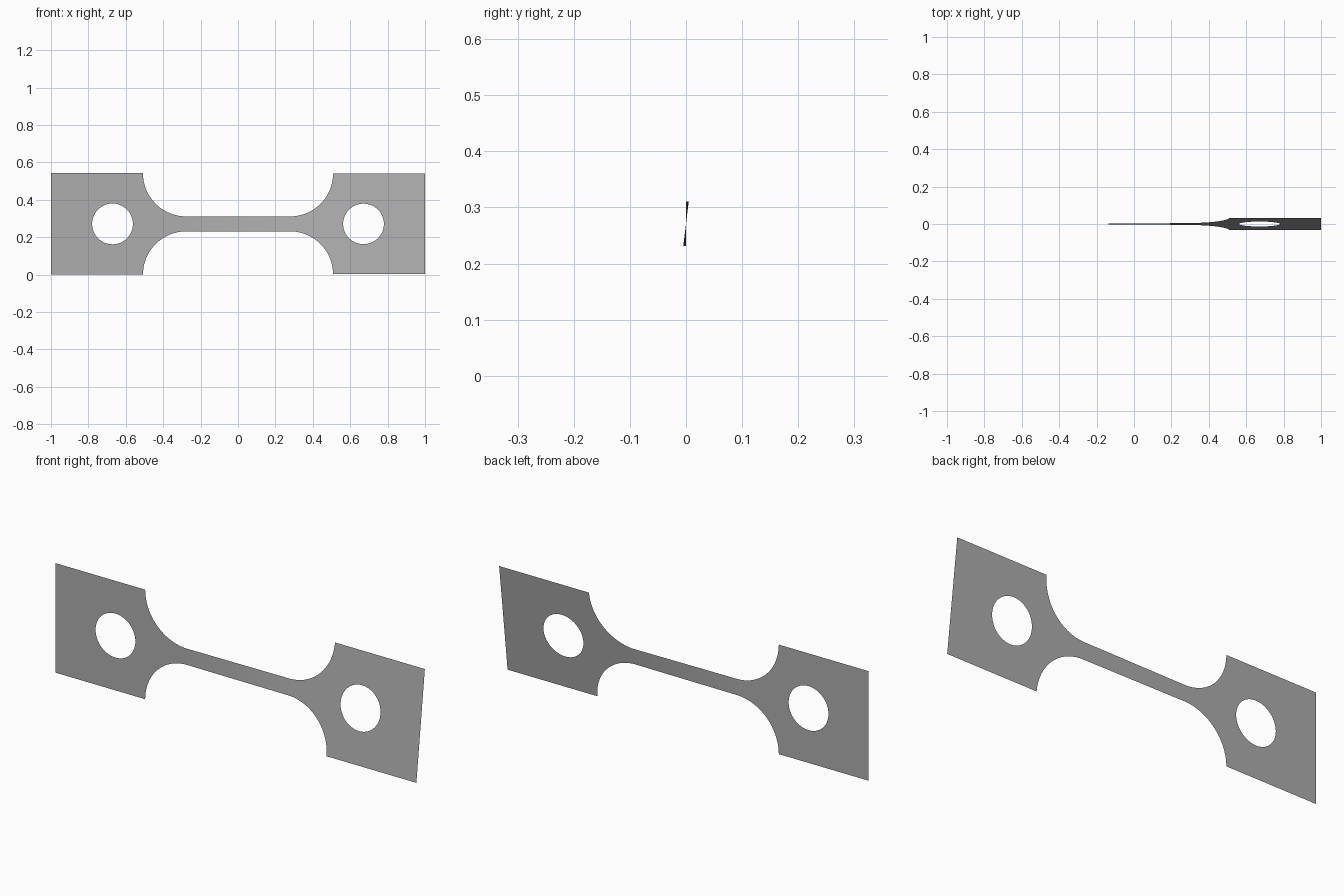
import bpy, bmesh, math
from mathutils import Vector

cube = bpy.data.objects.get("Cube")
if cube:
    bpy.data.objects.remove(cube, do_unlink=True)

HALF_H = 0.271      # half height of the grip plates
NECK = 0.04         # half height of the narrow neck
GRIP_X = 0.508      # inner edge of the grip plates
HOLE_X, HOLE_R = 0.671, 0.109
FILLET = HALF_H - NECK
TWIST = math.radians(7)


def half_height(x):
    """Outline of the neck with its round fillets."""
    d = max(0, abs(x) - (GRIP_X - FILLET))
    return HALF_H - math.sqrt(max(0, FILLET ** 2 - d ** 2))


def twisted(x, z):
    """Turn a point of the flat sheet about the long axis."""
    t = min(1, max(0, (x + 0.3) / 0.6))
    a = TWIST * t
    return Vector((x, z * math.sin(a), HALF_H + z * math.cos(a)))


bm = bmesh.new()


def strip(pairs):
    """Join successive pairs of flat points with quads."""
    rows = [[bm.verts.new(twisted(*p)) for p in pair] for pair in pairs]
    for (a, b), (c, d) in zip(rows, rows[1:]):
        bm.faces.new((a, c, d, b))


# Neck and fillets, with columns spaced closer towards the grips
columns = [GRIP_X * math.sin(math.pi / 2 * i / 48) for i in range(-48, 49)]
strip([((x, -half_height(x)), (x, half_height(x))) for x in columns])

# Grip plates, each a ring between the hole and the rectangle
for side in (-1, 1):
    inner, outer = GRIP_X - HOLE_X, 1 - HOLE_X
    angles = [math.tau * i / 64 for i in range(64)]
    angles += [math.atan2(z, x) % math.tau
               for x in (inner, outer) for z in (-HALF_H, HALF_H)]
    angles.sort()
    ring = []
    for a in angles + angles[:1]:
        c, s = math.cos(a), math.sin(a)
        reach_x = (outer if c > 0 else inner) / c if abs(c) > 1e-6 else 9
        reach = min(reach_x, HALF_H / max(abs(s), 1e-6))
        ring.append([(side * (HOLE_X + r * c), r * s) for r in (HOLE_R, reach)])
    strip(ring)

bmesh.ops.remove_doubles(bm, verts=bm.verts, dist=1e-5)
bmesh.ops.recalc_face_normals(bm, faces=bm.faces)
bm.normal_update()
# Face the sheet to the front
if sum(f.normal.y * f.calc_area() for f in bm.faces) > 0:
    bmesh.ops.reverse_faces(bm, faces=bm.faces)

mesh = bpy.data.meshes.new("twisted_test_strip")
bm.to_mesh(mesh)
bm.free()
strip_obj = bpy.data.objects.new("twisted_test_strip", mesh)
bpy.context.collection.objects.link(strip_obj)

# Plain grey metal
grey = bpy.data.materials.new("grey_metal")
grey.use_nodes = True
colour = (0.42, 0.42, 0.42, 1)
grey.diffuse_color = colour
grey.node_tree.nodes["Principled BSDF"].inputs["Base Color"].default_value = colour
mesh.materials.append(grey)

bpy.context.view_layer.objects.active = strip_obj
strip_obj.select_set(True)
bpy.ops.object.shade_smooth_by_angle()
